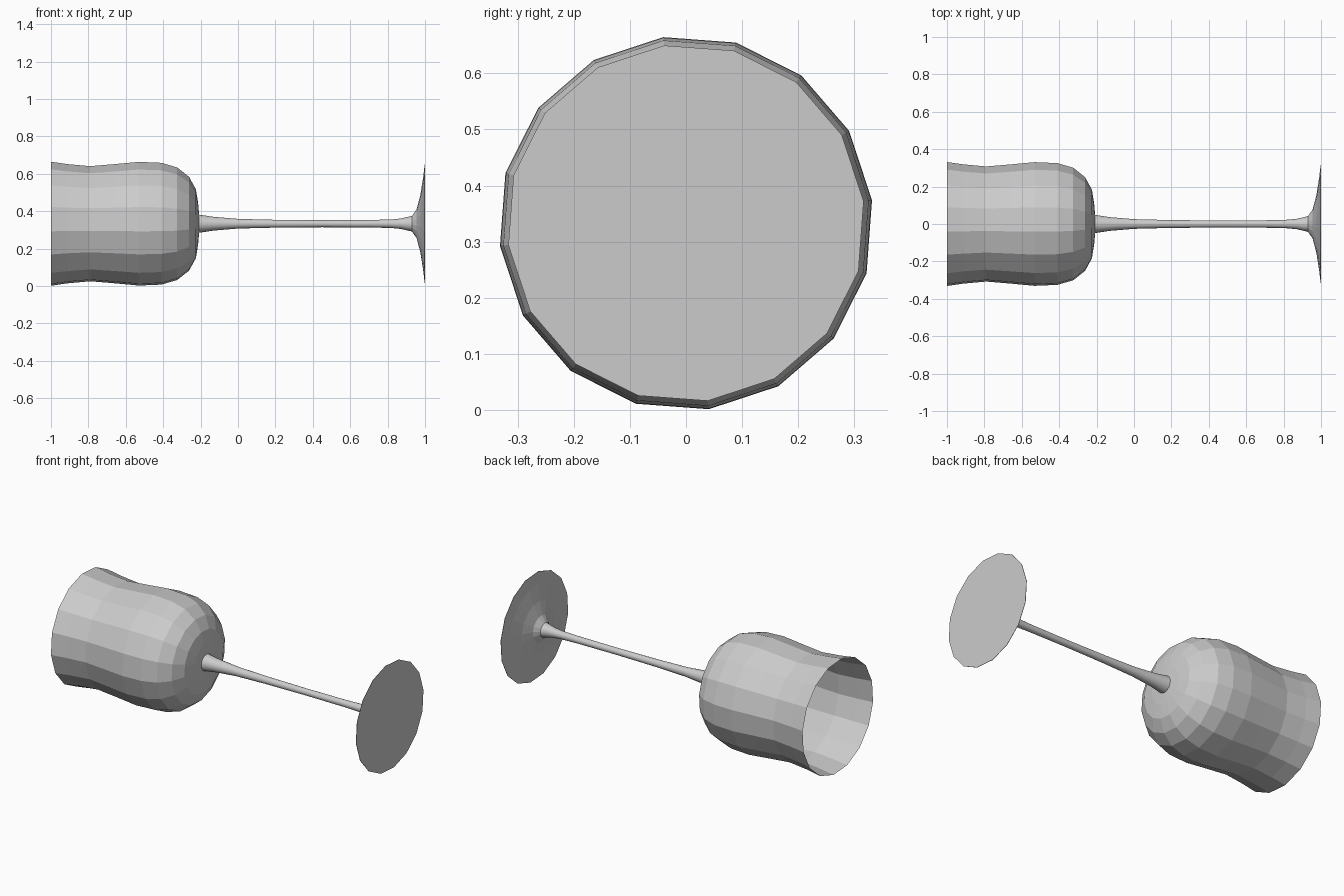
import bpy, bmesh, math

if "Cube" in bpy.data.objects:
    bpy.data.objects.remove(bpy.data.objects["Cube"])

SIDES = 16
TURN = math.radians(7)      # roll of the glass about its long axis
AXIS_Z = 0.333

glass = bpy.data.materials.new("grey_glass")
glass.diffuse_color = (0.6, 0.6, 0.6, 1)
glass.use_nodes = True
glass.node_tree.nodes["Principled BSDF"].inputs["Base Color"].default_value = glass.diffuse_color


def lathe(name, profile, smooth=False):
    """Revolve (x, radius) points about the horizontal x axis; radius 0 closes an end."""
    bm = bmesh.new()
    rings = []
    for x, r in profile:
        count = SIDES if r else 1
        rings.append([bm.verts.new((x, r * math.cos(TURN + math.tau * i / SIDES),
                                    AXIS_Z + r * math.sin(TURN + math.tau * i / SIDES)))
                      for i in range(count)])
    for a, b in zip(rings, rings[1:]):
        for i in range(SIDES):
            j = (i + 1) % SIDES
            corners = [a[i % len(a)], a[j % len(a)], b[j % len(b)], b[i % len(b)]]
            bm.faces.new(list(dict.fromkeys(corners)))
    bmesh.ops.recalc_face_normals(bm, faces=bm.faces)
    # an open shell must face away from its axis
    if sum(f.normal.z * (f.calc_center_median().z - AXIS_Z) for f in bm.faces) < 0:
        bmesh.ops.reverse_faces(bm, faces=bm.faces)
    for f in bm.faces:
        f.smooth = smooth
    mesh = bpy.data.meshes.new(name)
    bm.to_mesh(mesh)
    bm.free()
    mesh.materials.append(glass)
    obj = bpy.data.objects.new(name, mesh)
    bpy.context.collection.objects.link(obj)
    return obj


# Thin open bowl, rim to rounded bottom
lathe("bowl", [(-1, .334), (-.91, .321), (-.79, .310), (-.66, .321), (-.53, .333),
               (-.41, .328), (-.325, .303), (-.262, .253), (-.225, .185),
               (-.213, .11), (-.208, .05), (-.207, 0)])

# Slender stem, flared at both ends
lathe("stem", [(-.21, .049), (-.13, .037), (0, .026), (.2, .021), (.45, .019),
               (.7, .020), (.82, .023), (.87, .028), (.93, .042)], smooth=True)

# Flared foot with a flat underside
lathe("foot", [(.93, .042), (.955, .078), (.975, .155), (.99, .25), (.998, .319),
               (1, .319), (1, 0)])
